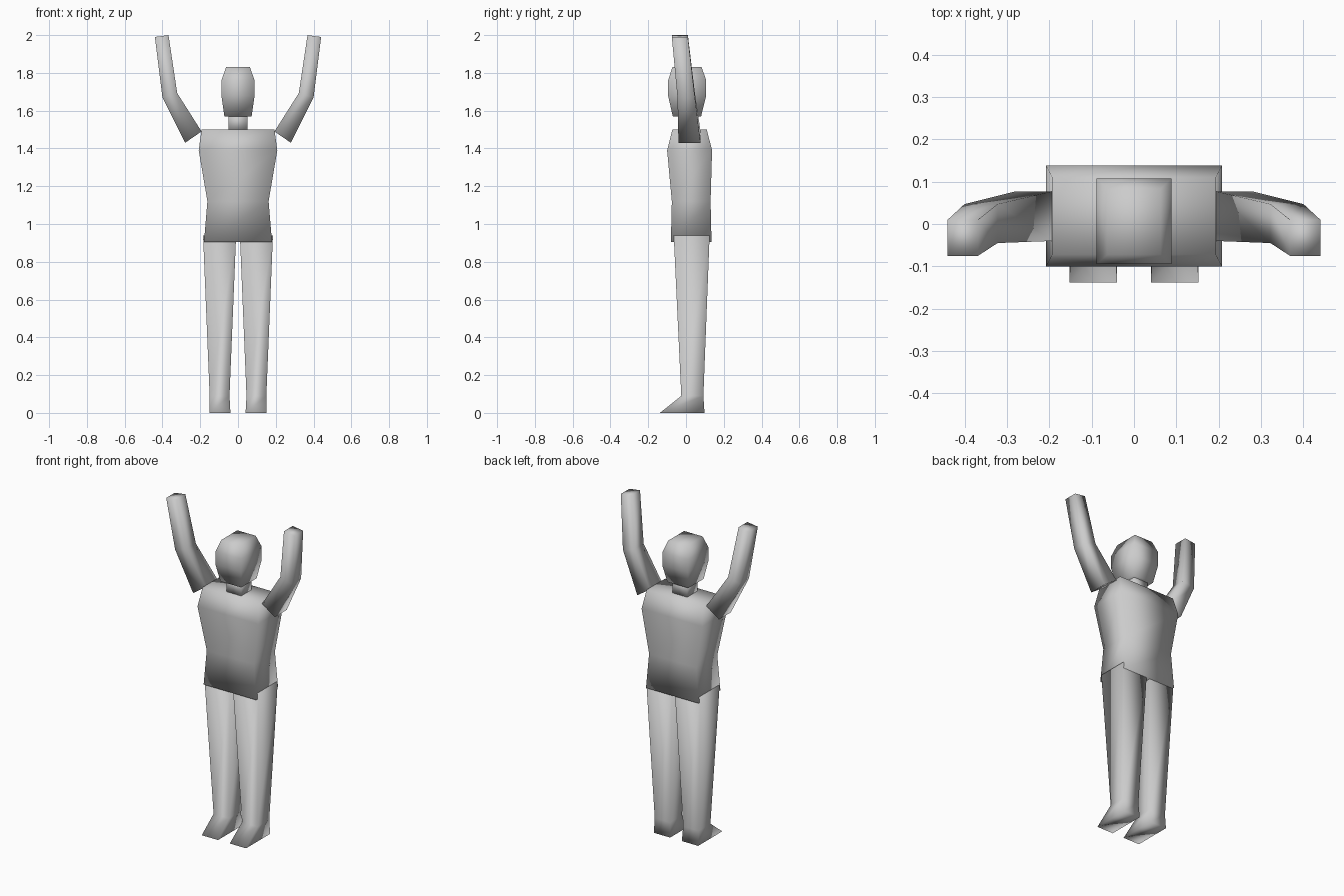
import bpy

cube = bpy.data.objects.get("Cube")
if cube:
    bpy.data.objects.remove(cube, do_unlink=True)

grey = bpy.data.materials.new("plain grey")
grey.use_nodes = True
GREY = (0.6, 0.6, 0.6, 1)
grey.diffuse_color = GREY
grey.node_tree.nodes["Principled BSDF"].inputs["Base Color"].default_value = GREY


def loft(name, rings):
    """Closed smooth skin over four-cornered rings, listed end to end."""
    verts = [v for ring in rings for v in ring]
    faces = [(3, 2, 1, 0), tuple(len(verts) - 4 + i for i in range(4))]
    for r in range(0, len(verts) - 4, 4):
        for i in range(4):
            j = (i + 1) % 4
            faces.append((r + i, r + j, r + j + 4, r + i + 4))
    mesh = bpy.data.meshes.new(name)
    mesh.from_pydata(verts, [], faces)
    mesh.materials.append(grey)
    mesh.shade_smooth()
    obj = bpy.data.objects.new(name, mesh)
    bpy.context.collection.objects.link(obj)
    return obj


def level(x0, x1, y0, y1, z):
    """Horizontal rectangular ring."""
    return [(x0, y0, z), (x1, y0, z), (x1, y1, z), (x0, y1, z)]


def tilted(inner, outer, y0, y1):
    """Ring across a limb, from an inner to an outer (x, z) point."""
    (xi, zi), (xo, zo) = inner, outer
    return [(xi, y0, zi), (xo, y0, zo), (xo, y1, zo), (xi, y1, zi)]


def mirrored(rings):
    """Reflect rings in x, reversing each to keep faces outward."""
    return [[(-x, y, z) for x, y, z in reversed(ring)] for ring in rings]


# Central parts: half width, front, back, height
central = {
    "torso": [(0.18, -0.08, 0.135, 0.905), (0.162, -0.075, 0.13, 1.12),
              (0.208, -0.10, 0.138, 1.39), (0.193, -0.072, 0.11, 1.50)],
    "neck": [(0.05, -0.04, 0.06, 1.49), (0.05, -0.04, 0.06, 1.59)],
    "head": [(0.072, -0.07, 0.08, 1.57), (0.088, -0.095, 0.107, 1.68),
             (0.088, -0.095, 0.107, 1.76), (0.063, -0.072, 0.083, 1.83)],
}
for name, rows in central.items():
    loft(name, [level(-w, w, y0, y1, z) for w, y0, y1, z in rows])

# Legs with wedge feet, and raised bent arms
leg = [level(0.04, 0.152, -0.138, 0.098, 0),
       level(0.045, 0.15, -0.025, 0.092, 0.09),
       level(0.01, 0.185, -0.065, 0.125, 0.94)]
arm = [tilted((0.193, 1.49), (0.28, 1.43), -0.04, 0.077),
       tilted((0.322, 1.693), (0.40, 1.67), -0.045, 0.047),
       tilted((0.368, 2.0), (0.44, 1.99), -0.075, 0.01)]
for part, rings in (("leg", leg), ("arm", arm)):
    loft("left_" + part, rings)
    loft("right_" + part, mirrored(rings))
